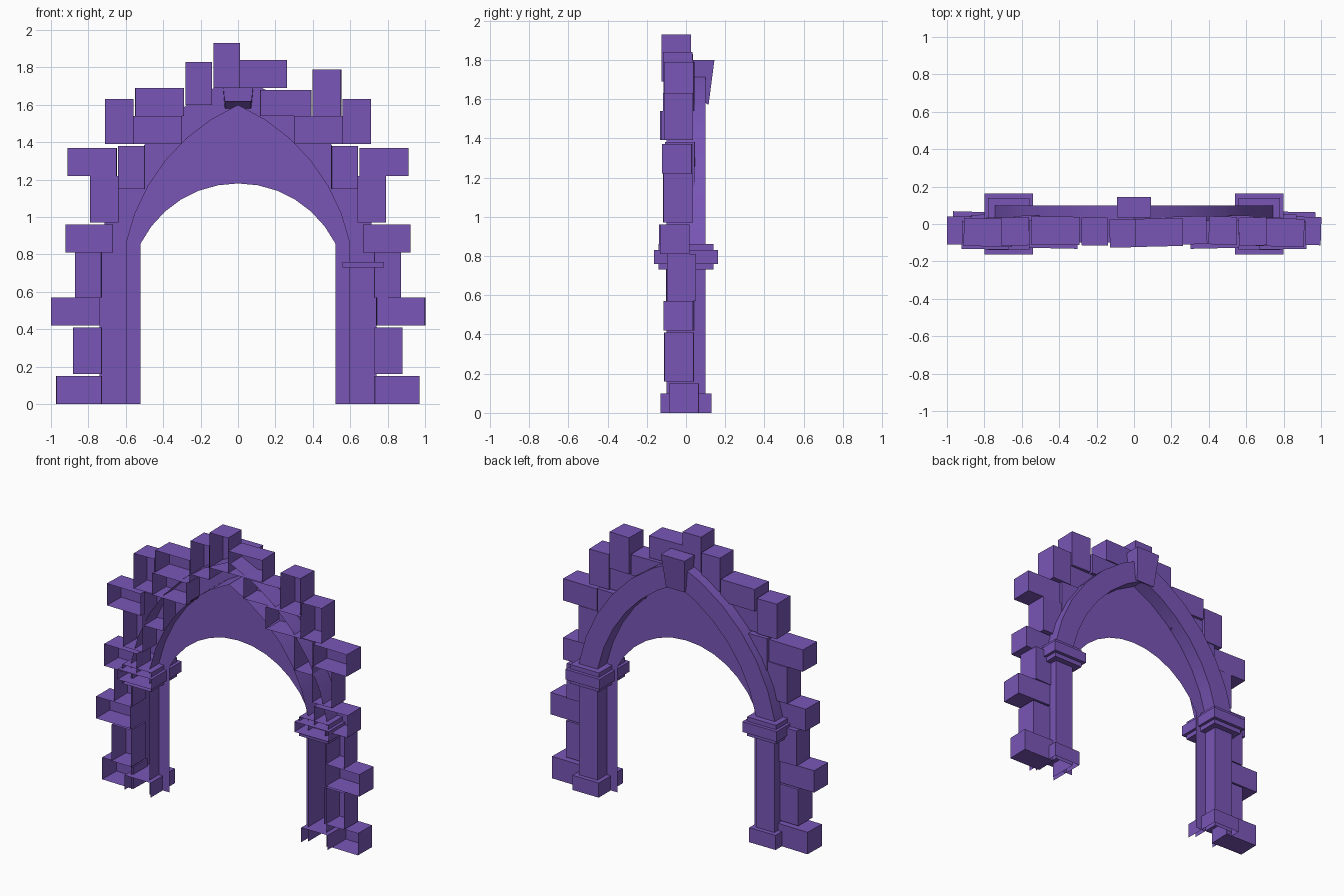
import bpy, bmesh, math, random
from mathutils import Matrix, Vector

random.seed(4)
cube = bpy.data.objects.get("Cube")
if cube:
    bpy.data.objects.remove(cube)

violet = bpy.data.materials.new("violet_stone")
violet.use_nodes = True
COLOR = (0.19, 0.093, 0.47, 1)
violet.diffuse_color = COLOR
violet.node_tree.nodes["Principled BSDF"].inputs["Base Color"].default_value = COLOR


def finish(bm, name, smooth=False):
    bmesh.ops.remove_doubles(bm, verts=bm.verts, dist=0.0005)
    bmesh.ops.recalc_face_normals(bm, faces=bm.faces)
    mesh = bpy.data.meshes.new(name)
    bm.to_mesh(mesh)
    bm.free()
    mesh.materials.append(violet)
    obj = bpy.data.objects.new(name, mesh)
    bpy.context.collection.objects.link(obj)
    if smooth:
        bpy.ops.object.select_all(action="DESELECT")
        obj.select_set(True)
        bpy.context.view_layer.objects.active = obj
        bpy.ops.object.shade_smooth_by_angle(angle=math.radians(30))
    return obj


def shell(bm, center, size, open_sides=("front",), turn=0):
    """Box whose listed sides are left open."""
    place = (Matrix.Translation(center) @ Matrix.Rotation(turn, 4, "Z")
             @ Matrix.Diagonal((*size, 1)))
    verts = bmesh.ops.create_cube(bm, size=1)["verts"]
    faces = {f for v in verts for f in v.link_faces}
    sides = {"front": Vector((0, -1, 0)), "bottom": Vector((0, 0, -1)),
             "top": Vector((0, 0, 1))}
    drop = []
    for f in faces:
        f.normal_update()
        if any(f.normal.dot(sides[s]) > 0.9 for s in open_sides):
            drop.append(f)
    bmesh.ops.delete(bm, geom=drop, context="FACES_ONLY")
    bmesh.ops.transform(bm, matrix=place, verts=verts)
    return verts


def strip(bm, path_a, path_b):
    """Band of quads between two equal paths."""
    a = [bm.verts.new(p) for p in path_a]
    b = [bm.verts.new(p) for p in path_b]
    for i in range(len(a) - 1):
        bm.faces.new((a[i], a[i + 1], b[i + 1], b[i]))


def arc(cx, cz, radius, steps, spring=0.86):
    """Arc from the springing height up to the centre line, as (x, z)."""
    start = math.asin((spring - cz) / radius)
    end = math.acos(-cx / radius)
    angles = [start + (end - start) * i / steps for i in range(steps + 1)]
    return [(cx + radius * math.cos(t), cz + radius * math.sin(t)) for t in angles]


# Rough stones: x0, x1, z0, z1, middle y
side_stones = [
    (.73, .97, 0, .15, -.01), (.73, .88, .16, .41, -.035),
    (.74, 1, .42, .57, -.035), (.73, .87, .57, .81, -.025),
    (.67, .92, .81, .96, -.06), (.64, .79, .97, 1.22, -.04),
    (.65, .91, 1.22, 1.37, -.045), (.5, .64, 1.15, 1.38, -.03),
    (.56, .71, 1.39, 1.63, -.04), (.3, .56, 1.39, 1.54, -.055),
]
top_stones = [
    (-.55, -.29, 1.54, 1.69, -.035), (-.28, -.14, 1.6, 1.83, -.04),
    (-.13, .01, 1.69, 1.93, -.05), (.01, .26, 1.69, 1.84, -.045),
    (.12, .39, 1.54, 1.68, -.035), (.4, .55, 1.54, 1.79, -.035),
]


def stone(name, x0, x1, z0, z1, y):
    bm = bmesh.new()
    shell(bm, ((x0 + x1) / 2, y, (z0 + z1) / 2), (x1 - x0, .15, z1 - z0),
          turn=math.radians(random.uniform(-2, 2)))
    finish(bm, name)


for n, (x0, x1, z0, z1, y) in enumerate(side_stones, 1):
    stone(f"left_stone_{n}", x0, x1, z0, z1, y)
    stone(f"right_stone_{n}", -x1, -x0, z0, z1, y)
for n, row in enumerate(top_stones, 1):
    stone(f"top_stone_{n}", *row)

STEPS = 6
inner = arc(-.418, .6476, 1.04, STEPS)
outer = arc(-.418, .6476, 1.18, STEPS)
opening = arc(0, .5975, .5825, STEPS)

# Pillars with base and stepped capital
for side, s in (("left", 1), ("right", -1)):
    bm = bmesh.new()
    shell(bm, (s * .67, 0, .43), (.14, .2, .86), ("front", "bottom", "top"))
    finish(bm, f"{side}_pillar_shaft")
    bm = bmesh.new()
    shell(bm, (s * .67, 0, .05), (.2, .26, .1), ("front", "bottom"))
    finish(bm, f"{side}_pillar_base")
    bm = bmesh.new()
    shell(bm, (s * .67, 0, .745), (.22, .28, .03), () if s > 0 else ("front",))
    shell(bm, (s * .67, 0, .795), (.26, .325, .07))
    shell(bm, (s * .67, 0, .845), (.22, .28, .03))
    finish(bm, f"{side}_pillar_capital")

# Pointed moulding, open toward the front
bm = bmesh.new()
for s in (1, -1):
    rails = [[(s * x, y, z) for x, z in line] for line, y in
             ((inner, -.1), (inner, .1), (outer, .1), (outer, -.1))]
    for a, b in zip(rails, rails[1:]):
        strip(bm, a, b)
finish(bm, "pointed_moulding", smooth=True)

# Thin wall between the pointed moulding and the round opening
bm = bmesh.new()
for s in (1, -1):
    upper = [(s * x, 0, z) for x, z in [(.6, 0)] + inner]
    lower = [(s * x, 0, z) for x, z in [(.52, 0)] + opening]
    strip(bm, upper, lower)
finish(bm, "inner_wall")

# Tapered keystone leaning out at the back
bm = bmesh.new()
for v in shell(bm, (0, .09, 1.685), (.18, .11, .23)):
    if v.co.z < 1.6:
        v.co.x *= .78
        if v.co.y > .1:
            v.co.y = .115
        else:
            v.co.z = 1.62
finish(bm, "keystone")
